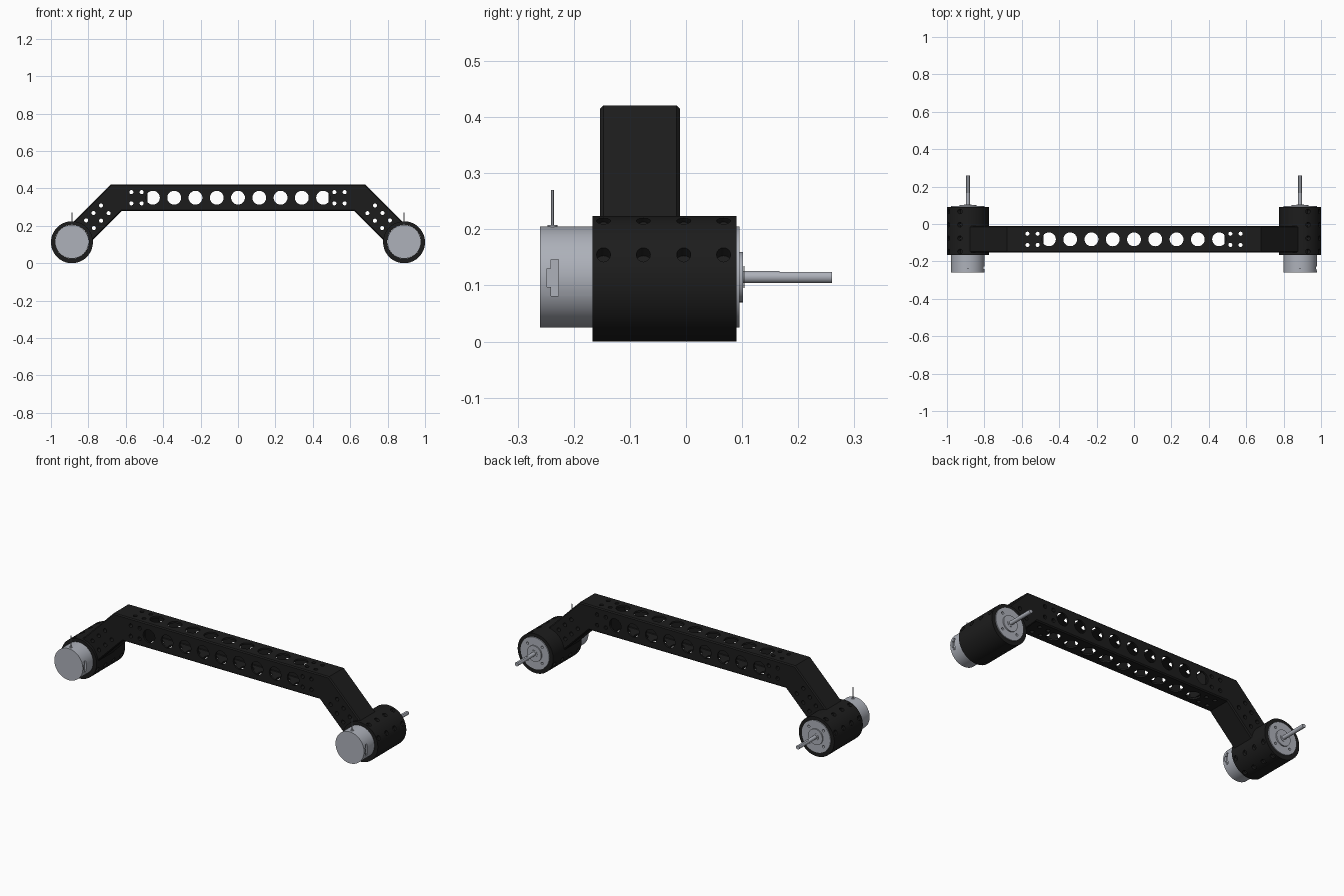
import bpy, bmesh, math
from mathutils import Vector, Matrix

if "Cube" in bpy.data.objects:
    bpy.data.objects.remove(bpy.data.objects["Cube"])

YC, ZB, H = -0.082, 0.35, 0.071        # beam centre y, centre z, half size
XM, ZC, RC = 0.888, 0.112, 0.112       # clamp centre and radius
ZM = 0.115                             # motor axis height


def material(name, rgb):
    m = bpy.data.materials.new(name)
    m.diffuse_color = (*rgb, 1)
    m.use_nodes = True
    m.node_tree.nodes["Principled BSDF"].inputs["Base Color"].default_value = m.diffuse_color
    return m


BLACK = material("black_plastic", (0.012, 0.012, 0.012))
STEEL = material("steel", (0.42, 0.44, 0.49))


def cyl(bm, r, p0, p1, seg=48):
    p0, p1 = Vector(p0), Vector(p1)
    d = p1 - p0
    mat = Matrix.Translation((p0 + p1) / 2) @ d.to_track_quat('Z', 'Y').to_matrix().to_4x4()
    bmesh.ops.create_cone(bm, cap_ends=True, segments=seg, radius1=r, radius2=r,
                          depth=d.length, matrix=mat)


def box(bm, lo, hi):
    lo, hi = Vector(lo), Vector(hi)
    mat = Matrix.Translation((lo + hi) / 2) @ Matrix.Diagonal((*(hi - lo), 1))
    bmesh.ops.create_cube(bm, size=1, matrix=mat)


def loft(bm, stations, h, c):
    """Chamfered square section through stations (x, z, vx, vz)."""
    k = h - c
    sec = [(-k, -h), (k, -h), (h, -k), (h, k), (k, h), (-k, h), (-h, k), (-h, -k)]
    rings = [[bm.verts.new((x + v * vx, YC + u, z + v * vz)) for u, v in sec]
             for x, z, vx, vz in stations]
    for a, b in zip(rings, rings[1:]):
        for i in range(8):
            j = (i + 1) % 8
            bm.faces.new((a[i], a[j], b[j], b[i]))
    bm.faces.new(rings[0])
    bm.faces.new(rings[-1])


def finish(bm, name, mat=None):
    bmesh.ops.recalc_face_normals(bm, faces=bm.faces)
    me = bpy.data.meshes.new(name)
    bm.to_mesh(me)
    bm.free()
    ob = bpy.data.objects.new(name, me)
    bpy.context.collection.objects.link(ob)
    if mat:
        me.materials.append(mat)
    return ob


def make(name, mat, build, *cuts):
    """Build a part, subtract each cutter, then shade it."""
    bm = bmesh.new()
    build(bm)
    ob = finish(bm, name, mat)
    bpy.context.view_layer.objects.active = ob
    for f in cuts:
        cb = bmesh.new()
        f(cb)
        c = finish(cb, "cutter")
        c.hide_render = True
        m = ob.modifiers.new("cut", 'BOOLEAN')
        m.operation, m.solver, m.object = 'DIFFERENCE', 'EXACT', c
        bpy.ops.object.modifier_apply(modifier=m.name)
        bpy.data.objects.remove(c)
    bpy.ops.object.select_all(action='DESELECT')
    ob.select_set(True)
    bpy.ops.object.shade_smooth_by_angle(angle=math.radians(30))
    return ob


# Holes in the beam, drilled along y or along z
BIG = [-0.455 + 0.11375 * i for i in range(9)]
SMALL = [(x, t) for x in (-0.57, -0.515, 0.515, 0.57) for t in (-0.03, 0.03)]


def drill(axis, big=True):
    def f(bm):
        holes = [(x, 0, 0.037, 32) for x in BIG] if big else []
        holes += [(x, t, 0.011, 16) for x, t in SMALL]
        for x, t, r, n in holes:
            if axis == 'Y':
                cyl(bm, r, (x, YC - 0.2, ZB + t), (x, YC + 0.2, ZB + t), n)
            else:
                cyl(bm, r, (x, YC + t, ZB - 0.2), (x, YC + t, ZB + 0.2), n)
    return f


# Hollow square beam
make("beam", BLACK,
     lambda bm: loft(bm, [(-0.6, ZB, 0, 1), (0.6, ZB, 0, 1)], H, 0.006),
     lambda bm: loft(bm, [(-0.7, ZB, 0, 1), (0.7, ZB, 0, 1)], H - 0.01, 0.003),
     drill('Y'), drill('Z'))

Q = math.sqrt(0.5)
for side, s in (("left", -1), ("right", 1)):
    # Plug that slides inside the beam end
    make(side + "_beam_plug", BLACK,
         lambda bm: loft(bm, [(s * 0.485, ZB, 0, 1), (s * 0.602, ZB, 0, 1)], H - 0.0105, 0.003),
         drill('Y', False), drill('Z', False))

    # Elbow bending 45 degrees down to the motor
    def leg_holes(bm):
        for d in (0.088, 0.145, 0.2):
            for t in (-0.029, 0.029):
                x, z = s * (0.65 + (d + t) * Q), ZB + (t - d) * Q
                cyl(bm, 0.011, (x, YC - 0.2, z), (x, YC + 0.2, z), 16)

    def bore(bm):
        cyl(bm, 0.0905, (s * XM, -0.3, ZM), (s * XM, 0.3, ZM), 64)

    e = 0.253 * Q
    make(side + "_elbow", BLACK,
         lambda bm: loft(bm, [(s * 0.6, ZB, 0, 1),
                              (s * 0.65, ZB, s * math.tan(math.pi / 8), 1),
                              (s * (0.65 + e), ZB - e, s * Q, Q)], H, 0.006),
         leg_holes, bore)

    # Motor clamp sleeve with rows of screw pockets on both flanks
    def pockets(bm):
        d, n = Vector((s * Q, 0, Q)), Vector((s * Q, 0, -Q))
        for y in (-0.147, -0.076, -0.004, 0.067):
            for o in (-0.0425, 0.0425):
                for k in (-1, 1):
                    p = Vector((s * XM, y, ZC)) + n * o
                    cyl(bm, 0.0125, p + d * k * 0.088, p + d * k * 0.15, 16)

    make(side + "_motor_clamp", BLACK,
         lambda bm: cyl(bm, RC, (s * XM, -0.167, ZC), (s * XM, 0.09, ZC), 64),
         bore, pockets)

    # Motor can with side vent and face screw holes
    X = s * XM

    def face_holes(bm):
        for i in range(4):
            a = math.pi / 4 + i * math.pi / 2
            x, z = X + 0.065 * math.cos(a), ZM + 0.065 * math.sin(a)
            cyl(bm, 0.007, (x, 0.08, z), (x, 0.12, z), 16)

    make(side + "_motor_can", STEEL,
         lambda bm: cyl(bm, 0.09, (X, -0.26, ZM), (X, 0.095, ZM), 64),
         lambda bm: box(bm, (X + 0.078, -0.241, 0.081), (X + 0.12, -0.227, 0.146)),
         lambda bm: box(bm, (X + 0.078, -0.248, 0.097), (X + 0.12, -0.238, 0.130)),
         face_holes)

    # Bearing boss and collar
    def boss(bm):
        cyl(bm, 0.045, (X, 0.094, ZM), (X, 0.102, ZM), 40)
        cyl(bm, 0.02, (X, 0.1021, ZM), (X, 0.104, ZM), 32)

    make(side + "_motor_boss", STEEL, boss)

    # Output shaft with a flat
    make(side + "_motor_shaft", STEEL,
         lambda bm: cyl(bm, 0.011, (X, 0.1, ZM), (X, 0.26, ZM), 24),
         lambda bm: box(bm, (X - 0.02, 0.167, ZM + 0.009), (X + 0.02, 0.3, ZM + 0.03)))

    # Wire lead standing on top of the can
    def lead(bm):
        cyl(bm, 0.009, (X, -0.238, 0.2), (X, -0.238, 0.208), 16)
        cyl(bm, 0.0028, (X, -0.238, 0.2081), (X, -0.238, 0.27), 12)

    make(side + "_motor_lead", STEEL, lead)
